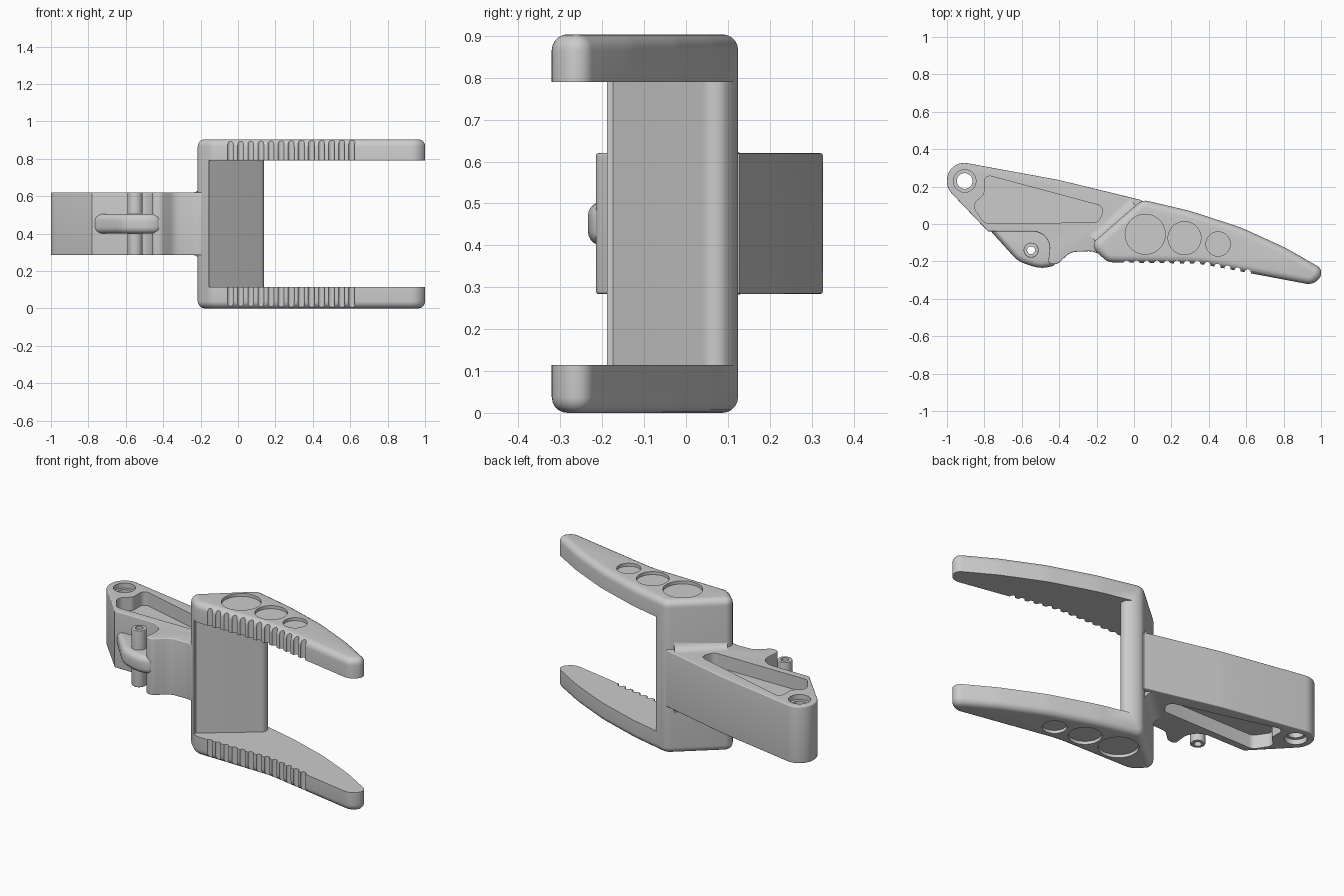
import bpy, bmesh, math
from mathutils import Vector, Matrix

cube = bpy.data.objects.get("Cube")
if cube:
    bpy.data.objects.remove(cube, do_unlink=True)

MID = 0.452             # mirror plane height
ARM_HALF = 0.168        # half thickness of the arm
GAP_HALF = 0.338        # half of the opening between the prongs


def rounded(corners):
    """Outline from (x, y, radius) corners, each replaced by an arc."""
    out = []
    for i, (x, y, r) in enumerate(corners):
        p = Vector((x, y))
        before = (p - Vector(corners[i - 1][:2])).normalized()
        after = (Vector(corners[(i + 1) % len(corners)][:2]) - p).normalized()
        turn = math.atan2(before.x * after.y - before.y * after.x, before.dot(after))
        if r == 0 or abs(turn) < 0.01:
            out.append(p)
            continue
        side = math.copysign(r, turn)
        start = p - before * r * math.tan(abs(turn) / 2)
        centre = start + Vector((-before.y, before.x)) * side
        steps = max(3, math.ceil(abs(turn) / 0.2))
        for k in range(steps + 1):
            a = turn * k / steps
            arm_vec = start - centre
            out.append(centre + Vector((arm_vec.x * math.cos(a) - arm_vec.y * math.sin(a),
                                        arm_vec.x * math.sin(a) + arm_vec.y * math.cos(a))))
    return out


def circle(x, y, r, n=40):
    return [Vector((x + r * math.cos(2 * math.pi * k / n),
                    y + r * math.sin(2 * math.pi * k / n))) for k in range(n)]


def prism(name, outline, z0, z1, bevel=0, matrix=None):
    """Extruded outline with optionally rounded rims."""
    bm = bmesh.new()
    base = bm.faces.new([bm.verts.new((p.x, p.y, z0)) for p in outline])
    top = bmesh.ops.extrude_face_region(bm, geom=[base], use_keep_orig=True)
    bmesh.ops.translate(bm, vec=(0, 0, z1 - z0),
                        verts=[v for v in top["geom"] if isinstance(v, bmesh.types.BMVert)])
    if bevel:
        rims = [e for e in bm.edges if abs(e.verts[0].co.z - e.verts[1].co.z) < 1e-6]
        bmesh.ops.bevel(bm, geom=rims, offset=bevel, segments=5, profile=0.5,
                        affect='EDGES', clamp_overlap=False)
    if matrix:
        bm.transform(matrix)
    bmesh.ops.recalc_face_normals(bm, faces=bm.faces)
    mesh = bpy.data.meshes.new(name)
    bm.to_mesh(mesh)
    bm.free()
    obj = bpy.data.objects.new(name, mesh)
    bpy.context.collection.objects.link(obj)
    return obj


def activate(obj):
    bpy.ops.object.select_all(action='DESELECT')
    obj.select_set(True)
    bpy.context.view_layer.objects.active = obj


def cut(obj, cutter):
    mod = obj.modifiers.new("cut", 'BOOLEAN')
    mod.operation, mod.solver, mod.object = 'DIFFERENCE', 'EXACT', cutter
    activate(obj)
    bpy.ops.object.modifier_apply(modifier=mod.name)
    bpy.data.objects.remove(cutter, do_unlink=True)


def cut_both_sides(obj, outline, half, depth):
    """Sink a pocket into the top and the bottom face."""
    for s in (-1, 1):
        a, b = sorted((MID + s * (half - depth), MID + s * (half + 0.1)))
        cut(obj, prism("cutter", outline, a, b))


def smooth(obj):
    activate(obj)
    bpy.ops.object.shade_smooth_by_angle(angle=math.radians(32))


# Yoke: full-height block, opened up into a diagonal bridge and two prongs
yoke = prism("yoke", rounded([
    (-0.238, -0.115, 0.045), (-0.14, -0.205, 0.08), (0.35, -0.212, 0.6),
    (0.96, -0.327, 0.07), (1.024, -0.25, 0.043), (0.81, -0.127, 0.5),
    (0.57, -0.018, 0.6), (0.3, 0.07, 0.8), (0.045, 0.13, 0.06)]),
    0, 2 * MID, bevel=0.038)
cut(yoke, prism("cutter", rounded([
    (-0.155, -0.174, 0), (-0.18, -0.5, 0), (1.2, -0.5, 0), (1.2, 0.4, 0),
    (0.1, 0.4, 0), (0.1, 0.125, 0), (0.135, 0.09, 0.03), (0.145, 0.055, 0.04)]),
    MID - GAP_HALF, MID + GAP_HALF))

# Grip grooves along the front edge of the prongs
for k in range(13):
    x = -0.04 + 0.054 * k
    y = -0.212 - max(0, x - 0.35) * 0.18
    cut(yoke, prism("cutter", circle(x, y, 0.017, 12), -0.1, 1))

# Round dishes in the outer faces of the prongs
for x, y, r in [(0.06, -0.055, 0.107), (0.27, -0.075, 0.088), (0.45, -0.107, 0.065)]:
    cut_both_sides(yoke, circle(x, y, r), MID, 0.018)
smooth(yoke)

# Arm with side pockets and a counterbored pivot hole
arm = prism("arm", rounded([
    (-1, 0.345, 0.092), (-1, 0.19, 0.092), (-0.78, -0.04, 0), (-0.44, -0.04, 0.09),
    (-0.46, -0.215, 0.02), (-0.41, -0.215, 0.04), (-0.34, -0.15, 0.08),
    (-0.23, -0.145, 0.08), (-0.15, -0.17, 0), (0.07, 0.04, 0), (0.04, 0.128, 0),
    (-0.4, 0.235, 1)]), MID - ARM_HALF, MID + ARM_HALF, bevel=0.006)
cut_both_sides(arm, rounded([
    (-0.8, 0.265, 0.03), (-0.155, 0.092, 0.035), (-0.19, 0.008, 0.04), (-0.8, 0.004, 0.04),
    (-0.865, 0.1, 0.04), (-0.8, 0.16, 0.03)]), ARM_HALF, 0.08)
cut_both_sides(arm, circle(-0.905, 0.23, 0.06), ARM_HALF, 0.03)
cut(arm, prism("cutter", circle(-0.905, 0.23, 0.042), 0, 1))
smooth(arm)

# Thin rounded flange below the arm
flange = prism("flange", rounded([
    (-0.8, 0.0, 0), (-0.62, -0.2, 0.15), (-0.5, -0.24, 0.15), (-0.42, -0.222, 0.05),
    (-0.385, -0.14, 0), (-0.5, 0.04, 0), (-0.75, 0.04, 0)]),
    MID - 0.053, MID + 0.053, bevel=0.035)
pin = prism("pin", circle(-0.55, -0.14, 0.04), MID - ARM_HALF, MID + ARM_HALF, bevel=0.004)
for part in (flange, pin):
    cut(part, prism("cutter", circle(-0.55, -0.14, 0.021), 0, 1))
    smooth(part)

# Concave fillets where the arm meets the bridge
start, end = Vector((-0.218, -0.108, 0)), Vector((0.035, 0.122, 0))
along = (end - start).normalized()
across = Vector((-along.y, along.x, 0))
R = 0.05
section = [Vector((-0.03, -0.03)), Vector((R, -0.03))]
section += [Vector((R - R * math.sin(a), R - R * math.cos(a)))
            for a in (math.pi / 2 * (8 - k) / 8 for k in range(9))][::-1]
section.append(Vector((-0.03, R)))
for name, s in (("upper_fillet", 1), ("lower_fillet", -1)):
    frame = Matrix((across, (0, 0, s), along)).transposed().to_4x4()
    frame.translation = start + Vector((0, 0, MID + s * ARM_HALF))
    smooth(prism(name, section, 0.02, (end - start).length - 0.035, matrix=frame))
